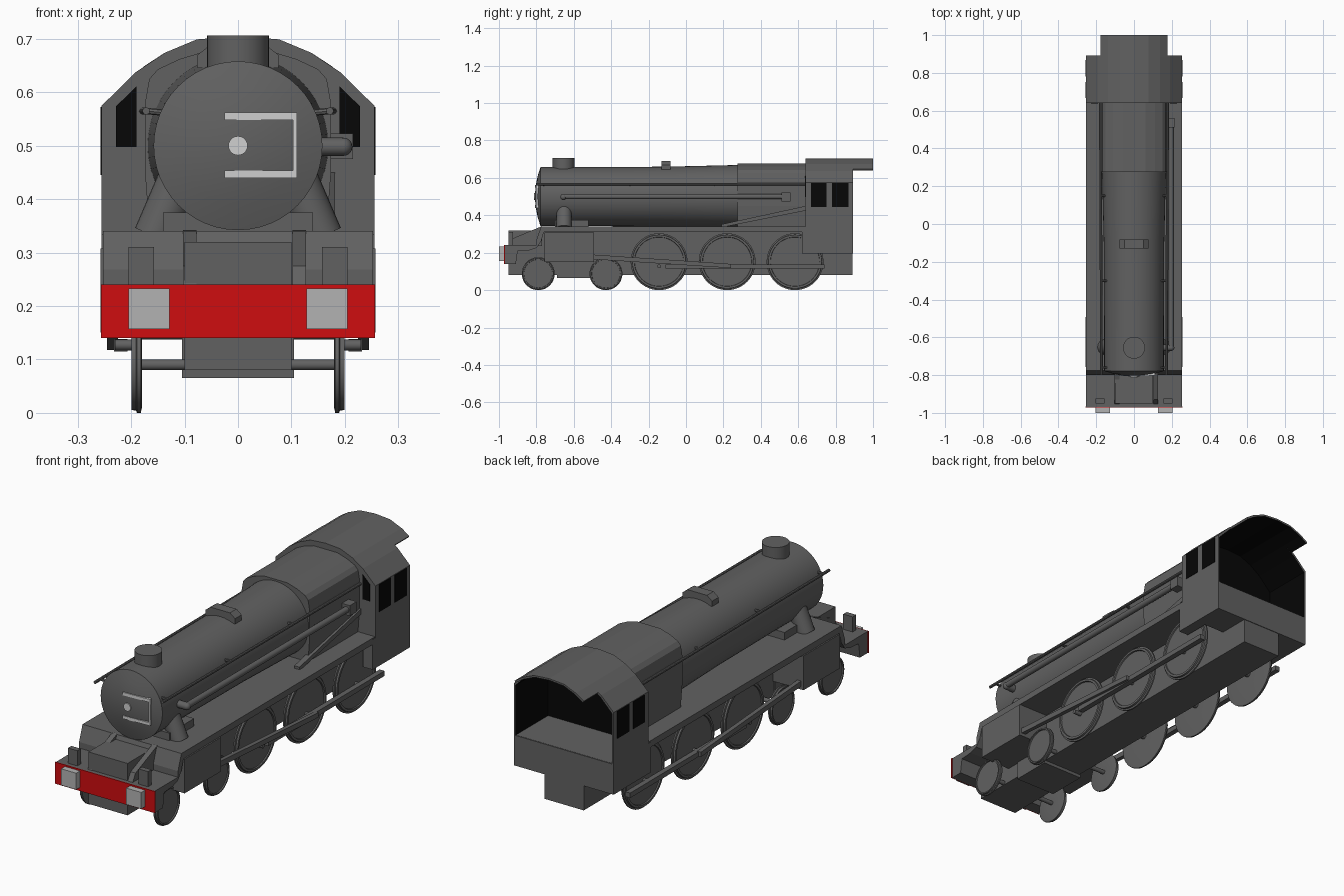
import bpy, bmesh, math
from mathutils import Vector

if "Cube" in bpy.data.objects:
    bpy.data.objects.remove(bpy.data.objects["Cube"])


def material(name, col):
    m = bpy.data.materials.new(name)
    m.diffuse_color = (*col, 1)
    m.use_nodes = True
    m.node_tree.nodes["Principled BSDF"].inputs["Base Color"].default_value = m.diffuse_color
    return m


GREY = material("dark grey", (0.12, 0.12, 0.12))
BLACK = material("black", (0.002, 0.002, 0.002))
RED = material("red", (0.62, 0.004, 0.005))
SILVER = material("light grey", (0.45, 0.45, 0.45))
WHITE = material("off white", (0.63, 0.63, 0.63))


def finish(bm, name, mats, smooth=False, rule=None):
    bmesh.ops.recalc_face_normals(bm, faces=bm.faces)
    bm.normal_update()
    if rule:
        for f in bm.faces:
            f.material_index = int(rule(f))
    me = bpy.data.meshes.new(name)
    bm.to_mesh(me)
    bm.free()
    for m in mats:
        me.materials.append(m)
    ob = bpy.data.objects.new(name, me)
    bpy.context.collection.objects.link(ob)
    if smooth:
        bpy.ops.object.select_all(action='DESELECT')
        ob.select_set(True)
        bpy.context.view_layer.objects.active = ob
        bpy.ops.object.shade_smooth_by_angle(angle=math.radians(35))
    return ob


def loft(name, rings, mats=(GREY,), smooth=False, rule=None):
    """Skin a list of equal-length point rings and cap both ends."""
    bm = bmesh.new()
    vs = [[bm.verts.new(p) for p in r] for r in rings]
    n = len(vs[0])
    for a, b in zip(vs, vs[1:]):
        for i in range(n):
            j = (i + 1) % n
            bm.faces.new((a[i], a[j], b[j], b[i]))
    bm.faces.new(vs[0])
    bm.faces.new(vs[-1])
    return finish(bm, name, mats, smooth, rule)


def prism_x(name, yz, x0, x1, mat=GREY):
    return loft(name, [[(x, y, z) for y, z in yz] for x in (x0, x1)], (mat,))


def prism_y(name, xz, y0, y1, mats=(GREY,), rule=None):
    return loft(name, [[(x, y, z) for x, z in xz] for y in (y0, y1)], mats, False, rule)


def box(name, x0, x1, y0, y1, z0, z1, mat=GREY):
    return prism_x(name, [(y0, z0), (y1, z0), (y1, z1), (y0, z1)], x0, x1, mat)


def rod(name, p, q, r, mat=GREY, n=16):
    """Cylinder between two points."""
    p, q = Vector(p), Vector(q)
    rot = (q - p).to_track_quat('Z', 'Y')
    rings = [[c + rot @ Vector((r * math.cos(2 * math.pi * i / n), r * math.sin(2 * math.pi * i / n), 0))
              for i in range(n)] for c in (p, q)]
    return loft(name, rings, (mat,), True)


def ring(axis, pos, r, a, b, n=48):
    """Circle about the x or y axis."""
    pts = []
    for i in range(n):
        t = 2 * math.pi * i / n
        u, w = a + r * math.cos(t), b + r * math.sin(t)
        pts.append((pos, u, w) if axis == 'x' else (u, pos, w))
    return pts


# Boiler with domed smokebox door, slightly tapered towards the rear
loft("boiler", [ring('y', y, r, 0, 0.5) for y, r in
     ((-0.807, 0.02), (-0.803, 0.06), (-0.793, 0.11), (-0.778, 0.158),
      (-0.5, 0.158), (-0.1, 0.16), (0.28, 0.169), (0.65, 0.169))], smooth=True)

# Firebox with square shoulders
half = [(0.06, 0.677), (0.11, 0.662), (0.15, 0.643), (0.166, 0.625), (0.174, 0.58),
        (0.174, 0.45), (0.165, 0.33)]
prism_y("firebox", half + [(-x, z) for x, z in reversed(half)], 0.275, 0.65)

# Smokebox door fittings
rod("door_handle", (0, -0.812, 0.5), (0, -0.80, 0.5), 0.018, WHITE, 24)
for z in (0.447, 0.555):
    prism_y_pts = [(-0.025, -0.808), (0.11, -0.802), (0.11, -0.785), (-0.025, -0.79)]
    loft("door_strap", [[(x, y, h) for x, y in prism_y_pts] for h in (z - 0.007, z + 0.007)], (WHITE,))
box("door_hinge", 0.103, 0.11, -0.802, -0.786, 0.44, 0.562, WHITE)

# Chimney, top feed and smokebox saddle
rod("chimney", (0, -0.655, 0.63), (0, -0.655, 0.706), 0.058, n=32)
box("top_feed_neck", -0.06, 0.06, -0.12, -0.09, 0.63, 0.67)
prism_y("top_feed_cap", [(-0.076, 0.645), (-0.076, 0.67), (-0.05, 0.69), (0.05, 0.69),
                         (0.076, 0.67), (0.076, 0.645)], -0.13, -0.082)
box("smokebox_saddle", -0.14, 0.14, -0.7, -0.52, 0.33, 0.375)

# Running plate with the low front deck, in one side profile
prism_x("running_plate", [(-0.968, 0.14), (-0.968, 0.24), (-0.8, 0.24), (-0.8, 0.268), (-0.775, 0.34),
                          (0.64, 0.34), (0.64, 0.31), (-0.76, 0.31), (-0.775, 0.26), (-0.80, 0.225),
                          (-0.84, 0.212), (-0.9, 0.208), (-0.91, 0.14)], -0.253, 0.253)
box("buffer_beam_plate", -0.256, 0.256, -0.972, -0.967, 0.14, 0.24, RED)
for x in (-0.103, 0.102):
    prism_x("deck_bracket", [(-0.955, 0.235), (-0.93, 0.275), (-0.77, 0.342), (-0.77, 0.235)], x, x + 0.025)

# Frames, bogie and cab underside
box("main_frame", -0.1, 0.1, -0.95, 0.89, 0.08, 0.32)
box("bogie_frame", -0.105, 0.105, -0.69, -0.5, 0.065, 0.16)
box("cab_base", -0.255, 0.255, 0.74, 0.893, 0.195, 0.335)

# Wheels: flange on the inner side, raised tyre, recessed disc
def wheel(name, s, y, r):
    prof = [(0.180, r * 0.3), (0.180, r * 0.9), (0.182, r), (0.189, r), (0.191, r * 0.95), (0.199, r * 0.94),
            (0.199, r * 0.87), (0.193, r * 0.86), (0.193, r * 0.2)]
    loft(name, [ring('x', s * x, q, y, r if r > 0.1 else 0.088) for x, q in prof], smooth=True)


for s in (-1, 1):
    for y in (-0.144, 0.22, 0.583):
        wheel("driving_wheel", s, y, 0.152)
    for y in (-0.79, -0.428):
        wheel("bogie_wheel", s, y, 0.088)

    # Cylinders and motion
    box("cylinder_block", s * 0.10, s * 0.257, -0.757, -0.492, 0.15, 0.308)
    box("coupling_rod", s * 0.207, s * 0.232, -0.11, 0.74, 0.115, 0.138)
    prism_x("connecting_rod", [(-0.5, 0.165), (-0.5, 0.19), (0.24, 0.14), (0.24, 0.118)], s * 0.225, s * 0.245)
    for y in (-0.144, 0.22, 0.583):
        rod("crank_pin", (s * 0.19, y, 0.127), (s * 0.23, y, 0.127), 0.01)

    # Buffers and deck boxes
    box("buffer", s * 0.128, s * 0.205, -1.0, -0.965, 0.157, 0.233, SILVER)
    box("deck_box", s * 0.157, s * 0.205, -0.95, -0.925, 0.235, 0.31)

    # Steam pipe, handrail and its posts
    rod("steam_pipe", (s * 0.155, -0.652, 0.33), (s * 0.095, -0.652, 0.47), 0.041, n=24)
    rod("handrail", (s * 0.172, -0.8, 0.565), (s * 0.178, 0.64, 0.565), 0.007, n=10)
    for y in (-0.76, -0.3, 0.15):
        rod("handrail_post", (s * 0.14, y, 0.562), (s * 0.173, y, 0.565), 0.006, n=8)

    # Cab valance and windows
    box("cab_valance", s * 0.205, s * 0.255, 0.62, 0.893, 0.195, 0.335)
    for y0, y1 in ((0.668, 0.752), (0.78, 0.868)):
        box("side_window", s * 0.2545, s * 0.257, y0, y1, 0.445, 0.572, BLACK)
    prism_y("front_window", [(s * 0.19, 0.498), (s * 0.228, 0.498), (s * 0.228, 0.574), (s * 0.19, 0.611)],
            0.637, 0.641, (BLACK,))

for y in (-0.79, -0.428):
    rod("bogie_axle", (-0.182, y, 0.09), (0.182, y, 0.09), 0.01)
for y in (-0.144, 0.22, 0.583):
    rod("driving_axle", (-0.185, y, 0.152), (0.185, y, 0.152), 0.015)

# Ejector pipe on the right side, with front elbow and rear valve box
rod("ejector_pipe", (0.197, -0.655, 0.5), (0.197, 0.53, 0.5), 0.014)
rod("ejector_elbow", (0.13, -0.655, 0.498), (0.197, -0.655, 0.498), 0.017)
bm = bmesh.new()
bmesh.ops.create_uvsphere(bm, u_segments=16, v_segments=10, radius=0.017)
bmesh.ops.translate(bm, verts=bm.verts, vec=(0.197, -0.655, 0.498))
finish(bm, "ejector_bend", (GREY,), True)
box("ejector_valve", 0.17, 0.215, 0.51, 0.56, 0.475, 0.523)

# Sloping pipe along the right of the firebox
prism_x("sloping_pipe", [(0.19, 0.335), (0.64, 0.425), (0.64, 0.45), (0.19, 0.352)], 0.155, 0.182)

# Cab: arched shell with dark inside, open at the back
roof = [(0.255, 0.575), (0.191, 0.638), (0.137, 0.674), (0.077, 0.699), (0.0, 0.705)]


def arch(pts):
    return pts + [(-x, z) for x, z in reversed(pts[:-1])]


def shell(name, pts, y0, y1):
    outer = arch(pts)
    inner = [(x * 0.97, z - 0.008 * (z > 0.4)) for x, z in outer]
    prism_y(name, outer + inner[::-1], y0, y1, (GREY, BLACK),
            lambda f: abs(f.normal.y) < 0.5 and f.normal.x * f.calc_center_median().x
            + f.normal.z * (f.calc_center_median().z - 0.4) < -1e-4)


shell("cab_shell", [(0.255, 0.33)] + roof, 0.64, 0.893)
shell("cab_roof_overhang", [(0.177, 0.648)] + roof[2:], 0.885, 1.0)
prism_y("cab_front", arch([(0.25, 0.33), (0.25, 0.573)] + [(x * 0.98, z - 0.003) for x, z in roof[1:]]),
        0.64, 0.655, (GREY, BLACK), lambda f: f.normal.y > 0.5)
box("cab_floor", -0.25, 0.25, 0.65, 0.89, 0.325, 0.336)
